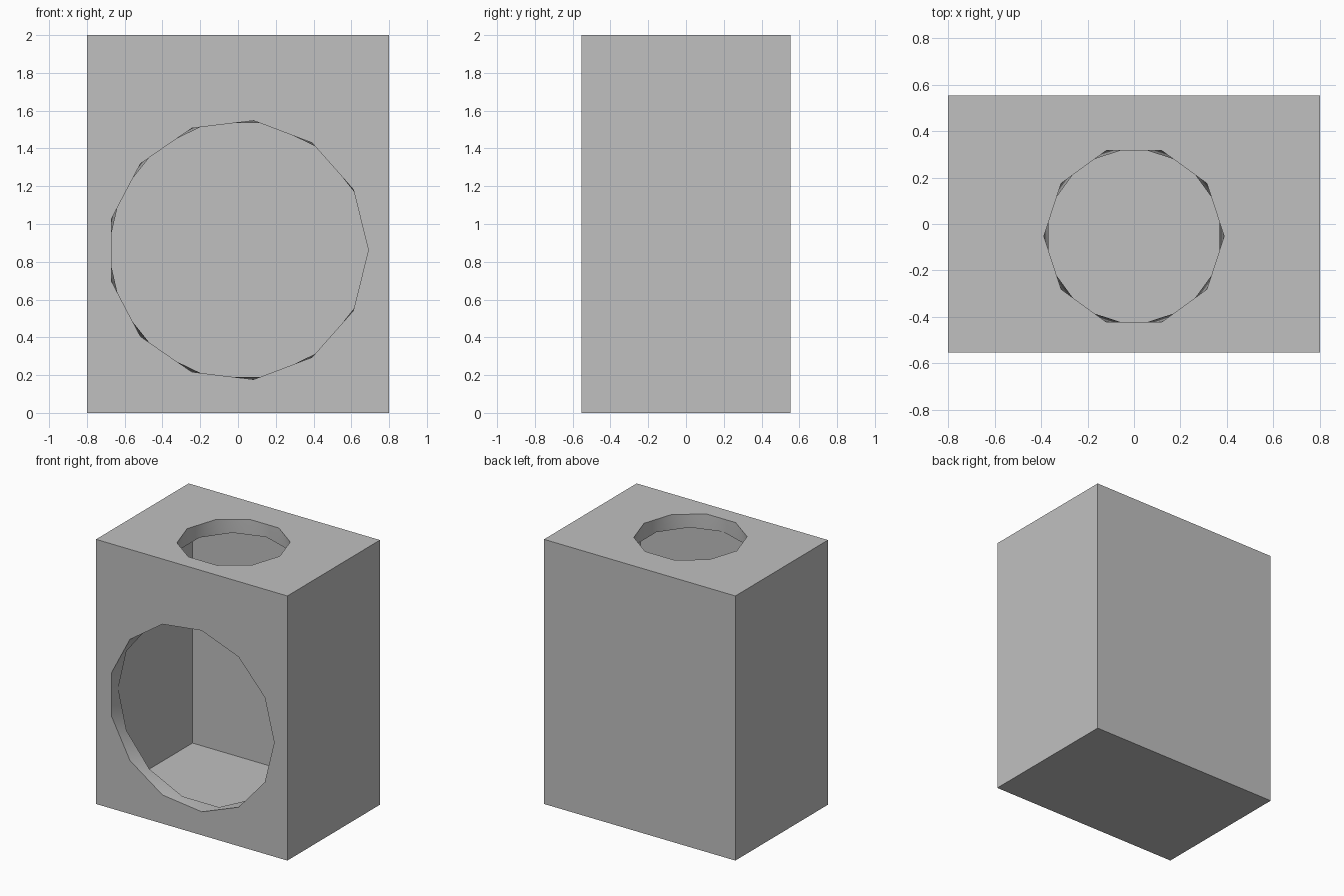
import bpy
import bmesh
from math import cos, sin, tau
from mathutils import Vector

cube = bpy.data.objects.get("Cube")
if cube:
    bpy.data.objects.remove(cube, do_unlink=True)

HX, HY, H = 0.80, 0.553, 2.0     # half width, half depth, height
T = 0.108                        # wall thickness

grey = bpy.data.materials.new("plain grey")
grey.use_nodes = True
COLOUR = (0.53, 0.53, 0.53, 1)
grey.diffuse_color = COLOUR
grey.node_tree.nodes["Principled BSDF"].inputs["Base Color"].default_value = COLOUR

bm = bmesh.new()


def shell(inset):
    """Box shell whose front and top are left open for the holed panels."""
    x, y, lo, hi = HX - inset, HY - inset, inset, H - inset
    base = [bm.verts.new((sx * x, sy * y, lo)) for sx, sy in ((-1, -1), (1, -1), (1, 1), (-1, 1))]
    top = [bm.verts.new((v.co.x, v.co.y, hi)) for v in base]
    bm.faces.new(base)
    for i in (1, 2, 3):
        j = (i + 1) % 4
        bm.faces.new((base[i], base[j], top[j], top[i]))
    return [base[0], base[1], top[1], top[0]], top


def ring(centre, u, v, radius, sides, turn=0.0):
    angles = [tau * (i + turn) / sides for i in range(sides)]
    verts = [bm.verts.new(centre + radius * (cos(a) * u + sin(a) * v)) for a in angles]
    return verts, angles


def holed_panel(border, hole):
    """Fill between a rectangular border and a polygonal hole."""
    edges = []
    for loop in (border, hole):
        for a, b in zip(loop, loop[1:] + loop[:1]):
            edges.append(bm.edges.get((a, b)) or bm.edges.new((a, b)))
    bmesh.ops.triangle_fill(bm, use_beauty=True, edges=edges)


def zip_rings(a, b):
    """Join two rings with triangles, stepping round by angle."""
    (va, aa), (vb, ab) = a, b
    na, nb = len(va), len(vb)
    aa, ab = aa + [aa[0] + tau], ab + [ab[0] + tau]
    i = j = 0
    while i < na or j < nb:
        p, q = va[i % na], vb[j % nb]
        if j == nb or (i < na and aa[i + 1] <= ab[j + 1]):
            i += 1
            bm.faces.new((p, va[i % na], q))
        else:
            j += 1
            bm.faces.new((p, vb[j % nb], q))


front_out, top_out = shell(0)
front_in, top_in = shell(T)
X, Y, Z = Vector((1, 0, 0)), Vector((0, 1, 0)), Vector((0, 0, 1))

# Large opening in the front wall
outer = ring(Vector((0, -HY, 0.862)), X, Z, 0.69, 13)
inner = ring(Vector((0, -HY + T, 0.862)), X, Z, 0.69, 14)
holed_panel(front_out, outer[0])
holed_panel(front_in, inner[0])
zip_rings(outer, inner)

# Smaller opening in the top wall
outer = ring(Vector((0, -0.053, H)), X, Y, 0.388, 10)
inner = ring(Vector((0, -0.053, H - T)), X, Y, 0.388, 10, 0.5)
holed_panel(top_out, outer[0])
holed_panel(top_in, inner[0])
zip_rings(outer, inner)

bmesh.ops.recalc_face_normals(bm, faces=bm.faces[:])
bmesh.ops.dissolve_degenerate(bm, dist=0.0001, edges=bm.edges[:])

mesh = bpy.data.meshes.new("hollow_box")
bm.to_mesh(mesh)
bm.free()
mesh.materials.append(grey)
box = bpy.data.objects.new("hollow_box", mesh)
bpy.context.collection.objects.link(box)

bpy.ops.object.select_all(action="DESELECT")
box.select_set(True)
bpy.context.view_layer.objects.active = box
bpy.ops.object.shade_smooth_by_angle(angle=tau / 12)
